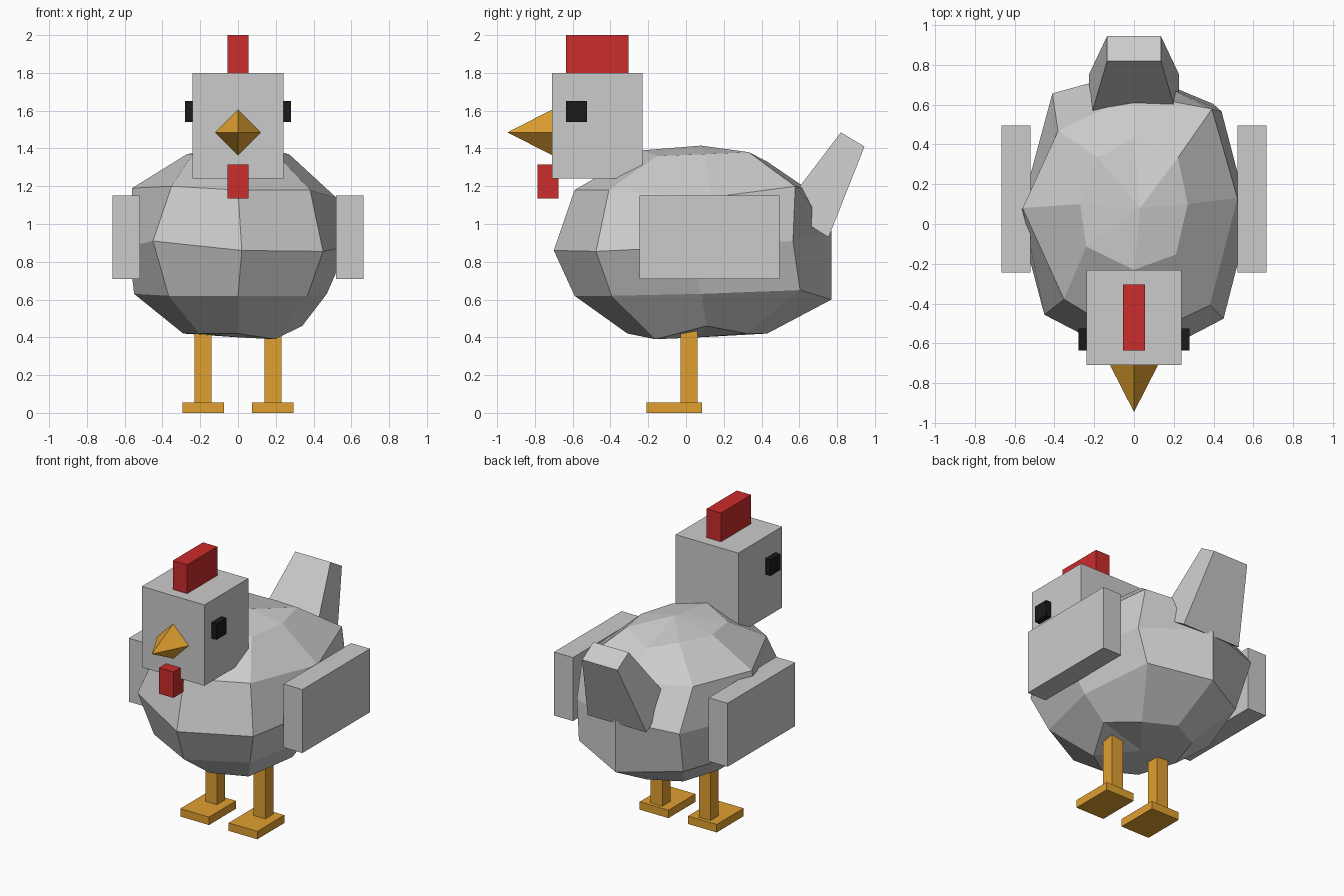
import bpy
from math import sin, cos, pi

if "Cube" in bpy.data.objects:
    bpy.data.objects.remove(bpy.data.objects["Cube"])


def material(name, rgb):
    m = bpy.data.materials.new(name)
    m.diffuse_color = (*rgb, 1)
    m.use_nodes = True
    m.node_tree.nodes["Principled BSDF"].inputs["Base Color"].default_value = m.diffuse_color
    return m


RED = material("red", (0.60, 0.025, 0.025))
ORANGE = material("orange", (0.75, 0.35, 0.03))
BLACK = material("black", (0.01, 0.01, 0.01))


def mesh_object(name, verts, faces, mat=None):
    me = bpy.data.meshes.new(name)
    me.from_pydata(verts, [], faces)
    ob = bpy.data.objects.new(name, me)
    bpy.context.collection.objects.link(ob)
    if mat:
        me.materials.append(mat)
    return ob


BOX_FACES = [(0, 1, 3, 2), (4, 6, 7, 5), (0, 4, 5, 1),
             (2, 3, 7, 6), (0, 2, 6, 4), (1, 5, 7, 3)]


def box(name, x, y, z, mat=None):
    return mesh_object(name, [(a, b, c) for a in x for b in y for c in z], BOX_FACES, mat)


def box_pair(name, x, y, z, mat=None):
    box("right_" + name, x, y, z, mat)
    box("left_" + name, (-x[1], -x[0]), y, z, mat)


# Body: eight-sided faceted egg, rings are (z, x radius, y radius, y centre)
rings = [(1.37, 0.27, 0.33, 0.10), (1.18, 0.54, 0.62, 0.03), (0.88, 0.58, 0.73, 0.03),
         (0.62, 0.52, 0.67, 0.08), (0.42, 0.29, 0.37, 0.06)]
# Hand-shaped irregularity: (ring, corner) -> offset, corner 0 is the front
nudges = {(0, 0): (0, 0, .02), (0, 1): (.02, -.02, -.01), (0, 4): (0, 0, -.04),
          (0, 7): (-.05, .02, 0), (0, 3): (.03, 0, .01), (0, 5): (.01, 0, .01),
          (1, 2): (-.02, .10, -.04), (1, 3): (.01, .11, .02), (1, 6): (-.02, .05, .01),
          (1, 7): (.03, .03, .02), (2, 0): (.02, 0, -.02), (2, 1): (.04, .01, -.025),
          (2, 3): (.03, .02, .03), (2, 4): (0, .01, .08), (2, 5): (0, .11, .05),
          (2, 7): (-.04, .03, .03), (3, 2): (-.05, 0, .01), (3, 3): (.03, .05, .03),
          (3, 4): (0, .02, -.02), (3, 6): (-.03, 0, .01), (4, 1): (-.01, .04, -.03),
          (4, 2): (.05, .05, .04)}
N = 8
verts = []
for r, (z, rx, ry, cy) in enumerate(rings):
    for k in range(N):
        a = 2 * pi * k / N
        dx, dy, dz = nudges.get((r, k), (0, 0, 0))
        verts.append((rx * sin(a) + dx, cy - ry * cos(a) + dy, z + dz))
top, bottom, last = len(verts), len(verts) + 1, (len(rings) - 1) * N
verts += [(0.03, 0.08, 1.415), (0, 0.07, 0.40)]
faces = []
for k in range(N):
    n = (k + 1) % N
    faces += [(top, k, n), (bottom, last + n, last + k)]
    faces += [(r + k, r + N + k, r + N + n, r + n) for r in range(0, last, N)]
mesh_object("body", verts, faces)

# Head, comb and wattle
box("head", (-0.24, 0.24), (-0.71, -0.23), (1.24, 1.80))
box("comb", (-0.055, 0.055), (-0.635, -0.305), (1.80, 2.0), RED)
box("wattle", (-0.055, 0.055), (-0.785, -0.675), (1.135, 1.315), RED)

# Beak: four-sided spike
mesh_object("beak",
            [(0, -0.945, 1.485), (0.12, -0.71, 1.485), (0, -0.71, 1.605),
             (-0.12, -0.71, 1.485), (0, -0.71, 1.365)],
            [(0, 1, 2), (0, 2, 3), (0, 3, 4), (0, 4, 1), (4, 3, 2, 1)], ORANGE)

# Paired parts
box_pair("eye", (0.24, 0.28), (-0.635, -0.525), (1.54, 1.65), BLACK)
box_pair("wing", (0.52, 0.665), (-0.245, 0.495), (0.71, 1.15))
box_pair("leg", (0.14, 0.23), (-0.03, 0.06), (0.055, 0.45), ORANGE)
box_pair("foot", (0.075, 0.295), (-0.21, 0.085), (0, 0.055), ORANGE)

# Tail: tapered block leaning back, wide end inside the body
profile = [(0.225, 0.512, 1.08), (0.135, 0.82, 1.485), (0.225, 0.755, 0.93), (0.135, 0.945, 1.41)]
mesh_object("tail", [(s * w, y, z) for s in (-1, 1) for w, y, z in profile], BOX_FACES)
